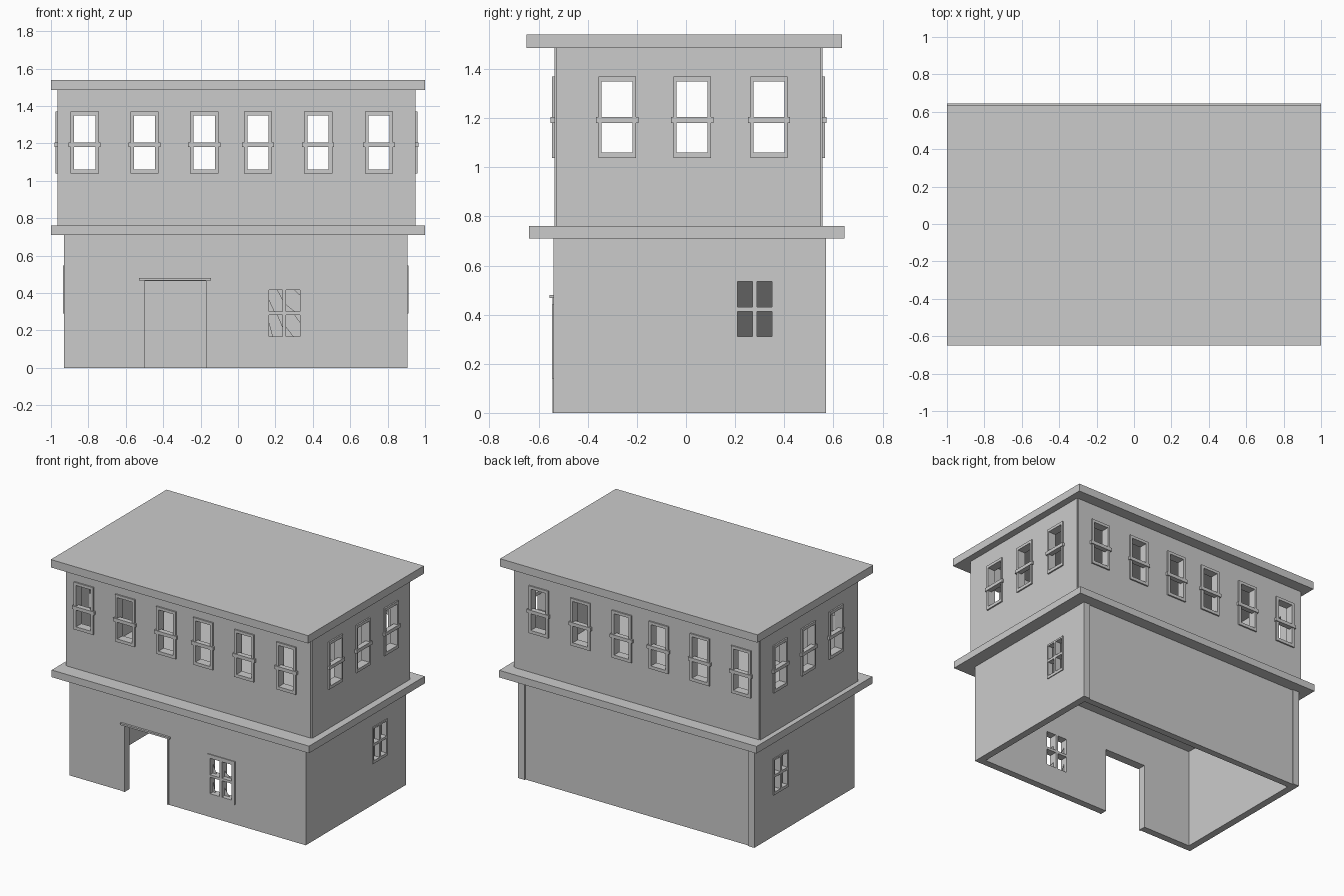
import bpy, bmesh
from math import radians
from mathutils import Matrix

if "Cube" in bpy.data.objects:
    bpy.data.objects.remove(bpy.data.objects["Cube"])

T = 0.05  # wall thickness


def finish(name, bm, origin=(0, 0, 0), angle=0):
    bmesh.ops.recalc_face_normals(bm, faces=bm.faces[:])
    me = bpy.data.meshes.new(name)
    bm.to_mesh(me)
    bm.free()
    ob = bpy.data.objects.new(name, me)
    ob.matrix_world = Matrix.Translation(origin) @ Matrix.Rotation(radians(angle), 4, 'Z')
    bpy.context.collection.objects.link(ob)
    return ob


def panel(name, rect, holes, y0, y1, origin=(0, 0, 0), angle=0):
    """Upright panel u0,u1,z0,z1 with rectangular holes; local -y is outward."""
    us = sorted({round(v, 4) for r in [rect] + holes for v in r[:2]})
    zs = sorted({round(v, 4) for r in [rect] + holes for v in r[2:]})
    bm = bmesh.new()
    grid = [[bm.verts.new((u, y0, z)) for z in zs] for u in us]
    for i in range(len(us) - 1):
        for j in range(len(zs) - 1):
            cu, cz = (us[i] + us[i + 1]) / 2, (zs[j] + zs[j + 1]) / 2
            if not any(a < cu < b and c < cz < d for a, b, c, d in holes):
                bm.faces.new((grid[i][j], grid[i + 1][j], grid[i + 1][j + 1], grid[i][j + 1]))
    bmesh.ops.delete(bm, geom=[v for v in bm.verts if not v.link_faces], context='VERTS')
    ext = bmesh.ops.extrude_face_region(bm, geom=bm.faces[:], use_keep_orig=True)
    new = [g for g in ext['geom'] if isinstance(g, bmesh.types.BMVert)]
    bmesh.ops.translate(bm, verts=new, vec=(0, y1 - y0, 0))
    return finish(name, bm, origin, angle)


def box(name, x0, x1, y0, y1, z0, z1):
    return panel(name, (x0, x1, z0, z1), [], y0, y1)


def sash_wall(name, u0, u1, centers, half, origin, angle):
    """Upper wall with a row of sash windows, each with a frame and a mid rail."""
    holes = [(c - half, c + half, 1.06, 1.35) for c in centers]
    panel(name + "_wall", (u0, u1, 0.76, 1.485), holes, 0, T, origin, angle)
    for c, h in zip(centers, holes):
        panel(name + "_window_frame", (c - 0.076, c + 0.076, 1.038, 1.37), [h],
              -0.01, 0.015, origin, angle)
        panel(name + "_window_rail", (c - 0.086, c + 0.086, 1.18, 1.204), [],
              -0.016, 0.02, origin, angle)


def panes(c, z, pw, ph, gap):
    return [(c + a, c + a + pw, z + b, z + b + ph)
            for a in (-gap / 2 - pw, gap / 2) for b in (-gap / 2 - ph, gap / 2)]


# floor slab and roof slab
box("floor_slab", -1, 1, -0.64, 0.645, 0.71, 0.76)
box("roof_slab", -1, 1, -0.65, 0.635, 1.485, 1.54)

# upper storey
row = [-0.82, -0.50, -0.18, 0.107, 0.428, 0.754]
side = [-0.28, 0.025, 0.338]
sash_wall("upper_front", -0.955, 0.94, row, 0.057, (0, -0.535, 0), 0)
sash_wall("upper_back", -0.94, 0.955, [-c for c in row], 0.057, (0, 0.555, 0), 180)
sash_wall("upper_right", -0.53, 0.55, side, 0.063, (0.95, 0, 0), 90)
sash_wall("upper_left", -0.55, 0.53, [-c for c in side], 0.063, (-0.965, 0, 0), -90)

# ground front wall with door opening and four-pane window
front = (0, -0.54, 0)
front_panes = panes(0.248, 0.291, 0.074, 0.115, 0.018)
panel("ground_front_wall", (-0.93, 0.905, 0, 0.71),
      [(-0.505, -0.168, 0, 0.47)] + front_panes, 0, T, front)
panel("front_window_frame", (0.14, 0.357, 0.14, 0.442), front_panes, -0.006, 0.02, front)
panel("door_lintel", (-0.53, -0.145, 0.468, 0.48), [], -0.015, 0.02, front)
panel("door_jambs", (-0.515, -0.16, 0, 0.47), [(-0.5, -0.172, 0, 0.465)], -0.004, T, front)

# broken glass left in the corners of the front panes
for k, (a, b, c, d) in enumerate(front_panes):
    bm = bmesh.new()
    w, h = b - a, d - c
    s = 0.3 + 0.12 * k
    for pts in ([(a, c), (a + w * s, c), (a, d - h * s)],
                [(b, d), (b - w * 0.4, d), (b, d - h * (0.9 - s))]):
        bm.faces.new([bm.verts.new((u, 0.025, z)) for u, z in pts])
    finish("glass_shard", bm, front)

# ground side walls with blind four-pane windows
dark = bpy.data.materials.new("dark_glass")
dark.diffuse_color = (0.12, 0.12, 0.12, 1)
dark.use_nodes = True
dark.node_tree.nodes["Principled BSDF"].inputs["Base Color"].default_value = dark.diffuse_color
for name, s, x, ang in (("right", 1, 0.905, 90), ("left", -1, -0.93, -90)):
    c, org = 0.28 * s, (x, 0, 0)
    holes = panes(c, 0.422, 0.061, 0.103, 0.018)
    ends = sorted((-0.49 * s, 0.57 * s))
    panel(f"ground_{name}_wall", (*ends, 0, 0.71), holes, 0, T, org, ang)
    panel(f"{name}_window_frame", (c - 0.08, c + 0.08, 0.29, 0.546), holes, -0.006, 0.02, org, ang)
    glass = panel(f"{name}_window_glass", (c - 0.075, c + 0.075, 0.3, 0.54), [], 0.034, 0.04, org, ang)
    glass.data.materials.append(dark)

# ground back wall, set slightly in between the side walls
box("ground_back_wall", -0.88, 0.855, 0.515, 0.562, 0, 0.71)
